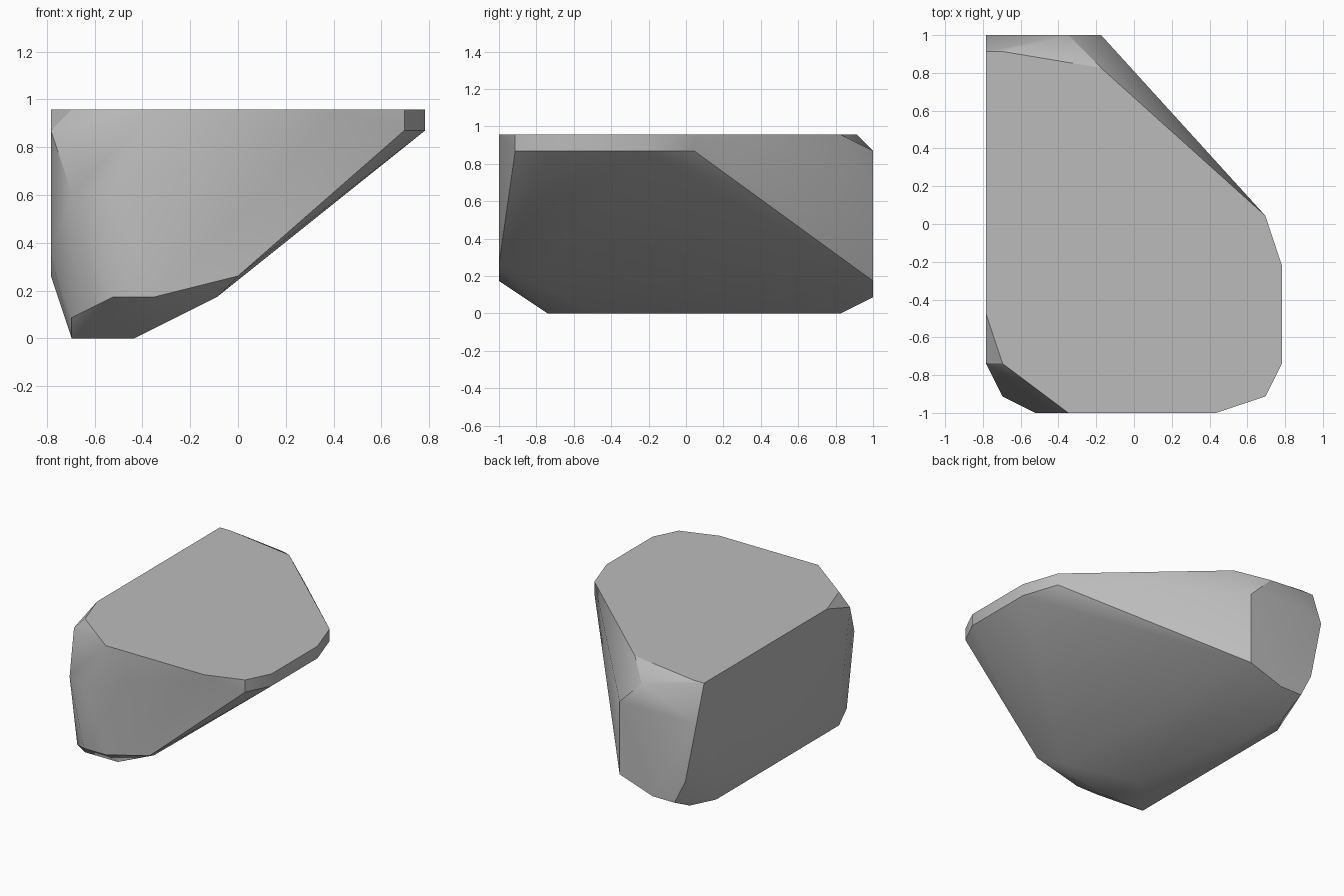
import bpy
import bmesh
import math

cube = bpy.data.objects.get("Cube")
if cube:
    bpy.data.objects.remove(cube, do_unlink=True)

UNIT = 2 / 23  # the stone is laid out on a grid, 23 steps deep


def make_material(name, colour):
    material = bpy.data.materials.new(name)
    material.use_nodes = True
    material.diffuse_color = colour
    material.node_tree.nodes["Principled BSDF"].inputs["Base Color"].default_value = colour
    return material


def level(height, outline):
    """Horizontal outline placed at a height."""
    return [(x, y, height) for x, y in outline]


def wall(depth, outline):
    """Upright outline facing front or back, placed at a depth."""
    return [(x, depth, z) for x, z in outline]


def side(across, outline):
    """Upright outline facing sideways."""
    return [(across, y, z) for y, z in outline]


def build_stone(name, points, material):
    bm = bmesh.new()
    for x, y, z in points:
        bm.verts.new((x * UNIT, y * UNIT - 1, z * UNIT))
    hull = bmesh.ops.convex_hull(bm, input=bm.verts)
    unused = {g for g in hull["geom_interior"] + hull["geom_unused"]
              if isinstance(g, bmesh.types.BMVert)}
    bmesh.ops.delete(bm, geom=list(unused), context="VERTS")
    # Merge coplanar triangles into clean facets
    bmesh.ops.dissolve_limit(bm, angle_limit=math.radians(1),
                             verts=bm.verts, edges=bm.edges)
    bmesh.ops.recalc_face_normals(bm, faces=bm.faces)
    mesh = bpy.data.meshes.new(name)
    bm.to_mesh(mesh)
    bm.free()
    mesh.materials.append(material)
    stone = bpy.data.objects.new(name, mesh)
    bpy.context.collection.objects.link(stone)
    bpy.ops.object.select_all(action="DESELECT")
    stone.select_set(True)
    bpy.context.view_layer.objects.active = stone
    bpy.ops.object.shade_smooth_by_angle(angle=math.radians(30))
    return stone


# Flat top and the short upright rim on the overhanging side
rim = [(8, 12), (9, 9), (9, 3), (8, 1)]
top = level(11, rim + [(5, 0), (-4, 0), (-8, 3), (-9, 6),
                       (-9, 22), (-8, 22), (-2, 21)])
overhang = level(10, rim)

# Narrow base and the lower steps around it
base = level(0, [(-8, 3), (-5, 3), (-5, 6), (-7, 21), (-8, 19)])
lower_steps = [(-8, 2, 1), (-1, 2, 2)]

# Front and back facets
front = wall(0, [(-6, 2), (-4, 2), (0, 3), (-6, 7)])
back = wall(23, [(-2, 8), (-2, 2), (-5, 1), (-7, 1),
                 (-8, 3), (-9, 8), (-4, 10)])

# Upright flank and the bevelled corner beside it
flank = side(-9, [(3, 10), (4, 4), (6, 3), (20, 3)])
corner = [(-8, 1, 7)]

grey_stone = make_material("grey_stone", (0.5, 0.5, 0.5, 1))
build_stone("rock", top + overhang + base + lower_steps + front + back + flank + corner,
            grey_stone)
